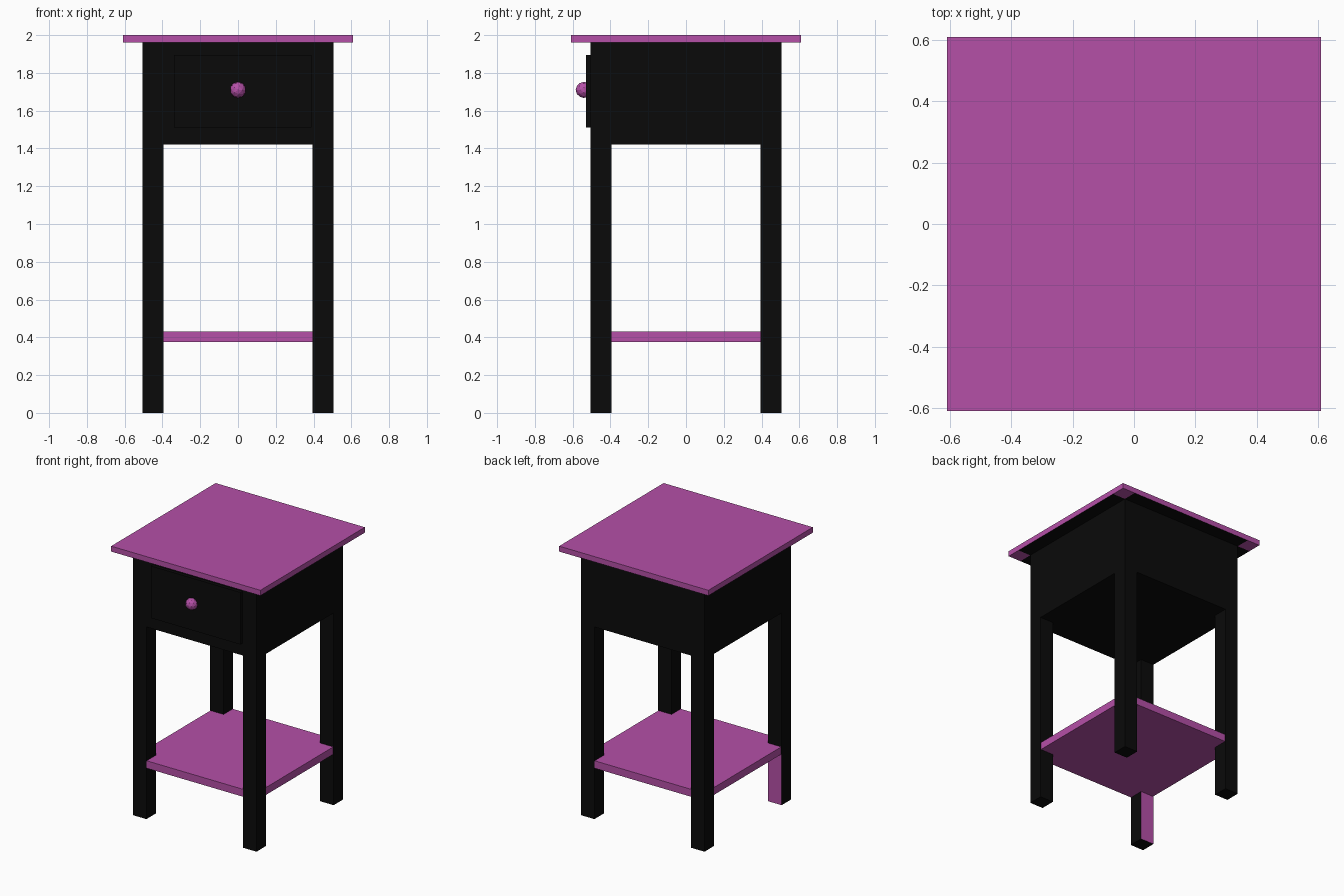
import bpy, bmesh
from math import radians
from mathutils import Matrix, Vector

if "Cube" in bpy.data.objects:
    bpy.data.objects.remove(bpy.data.objects["Cube"])


def material(name, rgb):
    m = bpy.data.materials.new(name)
    m.diffuse_color = (*rgb, 1)
    m.use_nodes = True
    m.node_tree.nodes["Principled BSDF"].inputs["Base Color"].default_value = m.diffuse_color
    return m


BLACK = material("black paint", (0.003, 0.003, 0.003))
PURPLE = material("purple paint", (0.46, 0.08, 0.39))


def finish(name, bm, mats):
    me = bpy.data.meshes.new(name)
    bm.to_mesh(me)
    bm.free()
    for m in mats:
        me.materials.append(m)
    ob = bpy.data.objects.new(name, me)
    bpy.context.collection.objects.link(ob)
    return ob


def box(lo, hi):
    lo, hi = Vector(lo), Vector(hi)
    bm = bmesh.new()
    bmesh.ops.create_cube(bm, size=1, matrix=Matrix.Translation((lo + hi) / 2)
                          @ Matrix.Diagonal((*(hi - lo), 1)))
    return bm


def cut(bm, co, no):
    geom = bm.verts[:] + bm.edges[:] + bm.faces[:]
    bmesh.ops.bisect_plane(bm, geom=geom, plane_co=co, plane_no=no)


OUT, IN, TOP = 0.505, 0.395, 0.61
Z_SHELF, Z_APRON, Z_TOP = 0.375, 1.42, 1.96

# legs; the front left one has a purple patch under the shelf
for sx, side in ((-1, "left"), (1, "right")):
    for sy, end in ((-1, "front"), (1, "back")):
        xs, ys = sorted((sx * IN, sx * OUT)), sorted((sy * IN, sy * OUT))
        bm = box((xs[0], ys[0], 0), (xs[1], ys[1], Z_APRON))
        if (sx, sy) == (-1, -1):
            cut(bm, (0, 0, Z_SHELF), (0, 0, 1))
            for f in bm.faces:
                f.normal_update()
                if f.normal.y > 0.9 and f.calc_center_median().z < Z_SHELF:
                    f.material_index = 1
        finish(f"{end}_{side}_leg", bm, (BLACK, PURPLE))

# drawer housing and drawer front
finish("drawer_housing", box((-OUT, -OUT, Z_APRON), (OUT, OUT, Z_TOP)), [BLACK])
finish("drawer_front", box((-0.34, -0.53, 1.51), (0.39, -0.49, 1.895)), [BLACK])

# lower shelf, just inside the outer faces of the legs
finish("shelf", box((-0.502, -0.502, Z_SHELF), (0.502, 0.502, 0.43)), [PURPLE])

# table top with black painted strips under the overhang
bm = box((-TOP, -TOP, Z_TOP), (TOP, TOP, 2.0))
for s in (-OUT, OUT):
    cut(bm, (s, 0, 0), (1, 0, 0))
    cut(bm, (0, s, 0), (0, 1, 0))
for f in bm.faces:
    f.normal_update()
    c = f.calc_center_median()
    if f.normal.z < -0.9 and (abs(c.x) < OUT or abs(c.y) < OUT):
        f.material_index = 1
finish("table_top", bm, (PURPLE, BLACK))

# faceted drawer knob
bm = bmesh.new()
bmesh.ops.create_icosphere(bm, subdivisions=2, radius=0.043,
                           matrix=Matrix.Translation((0, -0.541, 1.71))
                           @ Matrix.Rotation(radians(90), 4, "X"))
finish("drawer_knob", bm, [PURPLE])
